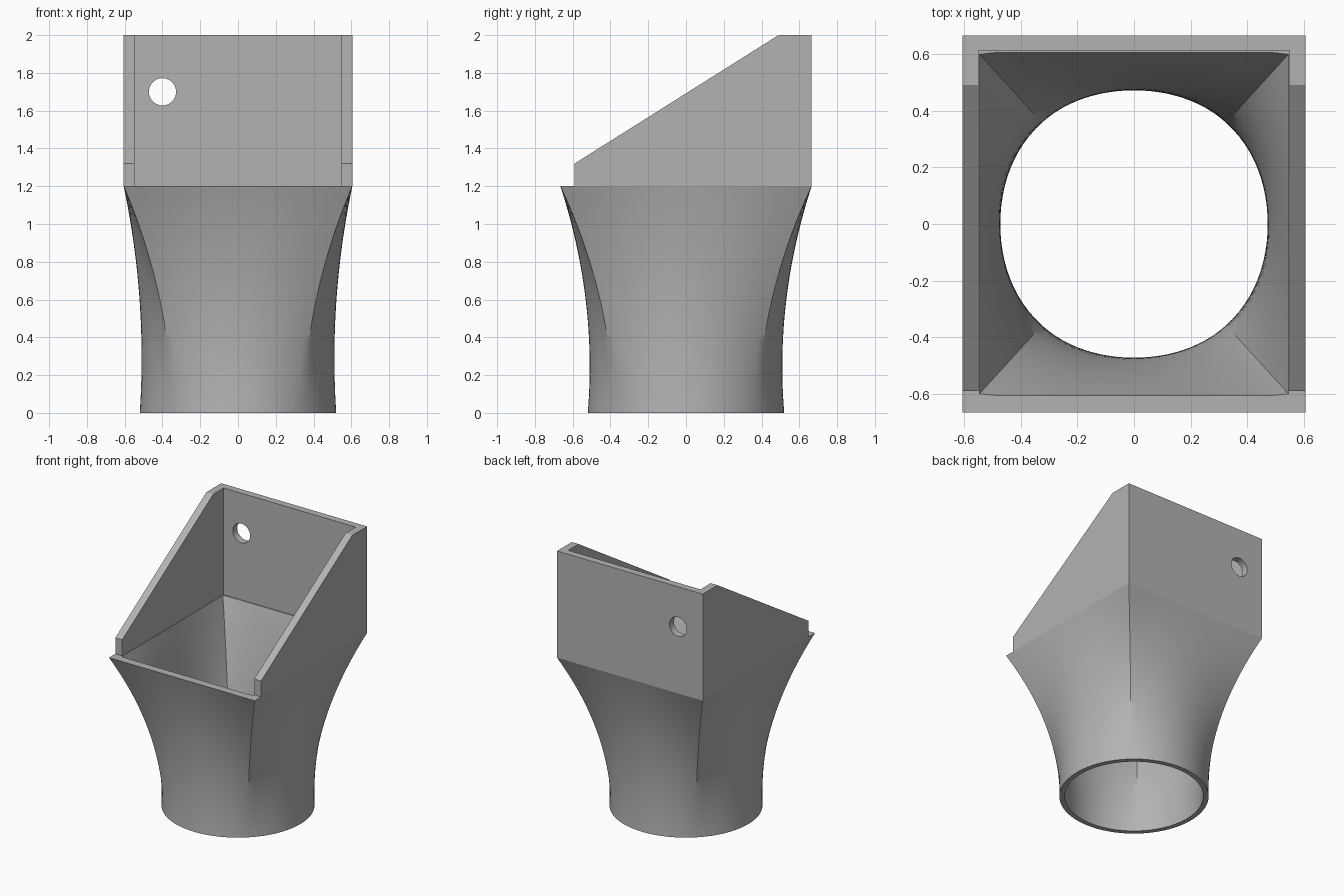
import bpy, bmesh, math

if "Cube" in bpy.data.objects:
    bpy.data.objects.remove(bpy.data.objects["Cube"])

grey = bpy.data.materials.new("plain grey")
grey.diffuse_color = (0.45, 0.45, 0.45, 1)
grey.use_nodes = True
grey.node_tree.nodes["Principled BSDF"].inputs["Base Color"].default_value = grey.diffuse_color

OUT_X, OUT_Y, WALL = 0.605, 0.665, 0.06
RIM_Z, TOP_Z = 1.2, 2.0
CORNER = math.atan2(OUT_Y, OUT_X)


def make_object(name, bm):
    bmesh.ops.recalc_face_normals(bm, faces=bm.faces)
    mesh = bpy.data.meshes.new(name)
    bm.to_mesh(mesh)
    bm.free()
    mesh.materials.append(grey)
    obj = bpy.data.objects.new(name, mesh)
    bpy.context.collection.objects.link(obj)
    return obj


def smooth(obj):
    bpy.ops.object.select_all(action='DESELECT')
    obj.select_set(True)
    bpy.context.view_layer.objects.active = obj
    bpy.ops.object.shade_smooth_by_angle(angle=math.radians(30))


# Angles round the funnel, with points exactly on the four corners
stops = [-CORNER, CORNER, math.pi - CORNER, math.pi + CORNER, 2 * math.pi - CORNER]
STEPS = 24
angles = [(a + (b - a) * i / STEPS, abs(2 * i / STEPS - 1), k % 2)
          for k, (a, b) in enumerate(zip(stops, stops[1:])) for i in range(STEPS)]


def section(bm, t, radius, hx, hy):
    """One ring of the funnel: circle at t=0, rectangle at t=1."""
    ring = []
    for a, u, long_side in angles:
        c, s = math.cos(a), math.sin(a)
        reach = min(hx / max(abs(c), 1e-9), hy / max(abs(s), 1e-9))
        dip = (0.10 if long_side else 0.08) * t * (1 - t) * (1 - u * u)
        r = radius + (reach - radius) * t * t - dip
        ring.append(bm.verts.new((r * c, r * s, RIM_Z * t)))
    return ring


def bridge(bm, a, b):
    for i in range(len(a)):
        j = (i + 1) % len(a)
        bm.faces.new((a[i], a[j], b[j], b[i]))


# Funnel: outer skin up, inner skin back down, closed at both rims
bm = bmesh.new()
LEVELS = 28
rings = [section(bm, i / LEVELS, 0.52, OUT_X, OUT_Y) for i in range(LEVELS + 1)]
rings += [section(bm, i / LEVELS, 0.483, OUT_X - WALL, OUT_Y - WALL)
          for i in range(LEVELS, -1, -1)]
for i in range(len(rings)):
    bridge(bm, rings[i], rings[(i + 1) % len(rings)])
smooth(make_object("funnel", bm))

# Hopper: sloping side profile extruded across the full width
bm = bmesh.new()
profile = [(-0.59, RIM_Z), (OUT_Y, RIM_Z), (OUT_Y, TOP_Z), (0.49, TOP_Z), (-0.59, 1.32)]
face = bm.faces.new([bm.verts.new((-OUT_X, y, z)) for y, z in profile])
ext = bmesh.ops.extrude_face_region(bm, geom=[face])["geom"]
bmesh.ops.translate(bm, vec=(2 * OUT_X, 0, 0),
                    verts=[v for v in ext if isinstance(v, bmesh.types.BMVert)])
hopper = make_object("hopper_walls", bm)


def cut(name, bm):
    cutter = make_object(name, bm)
    mod = hopper.modifiers.new(name, 'BOOLEAN')
    mod.operation, mod.solver, mod.object = 'DIFFERENCE', 'EXACT', cutter
    bpy.context.view_layer.objects.active = hopper
    bpy.ops.object.modifier_apply(modifier=name)
    bpy.data.objects.remove(cutter)


# Hollow inside, open at the front, top and bottom
bm = bmesh.new()
bmesh.ops.create_cube(bm, size=1)
bmesh.ops.scale(bm, vec=(2 * 0.548, 1.612, 1.4), verts=bm.verts)
bmesh.ops.translate(bm, vec=(0, 0.612 - 0.806, 1.7), verts=bm.verts)
cut("hollow_cutter", bm)

# Two screw holes through the back wall
bm = bmesh.new()
for x in (-0.4, 0.4):
    made = bmesh.ops.create_cone(bm, cap_ends=True, segments=48,
                                 radius1=0.072, radius2=0.072, depth=0.4)["verts"]
    for v in made:
        v.co = (v.co.x + x, v.co.z + 0.64, v.co.y + 1.7)
cut("screw_hole_cutter", bm)
smooth(hopper)
